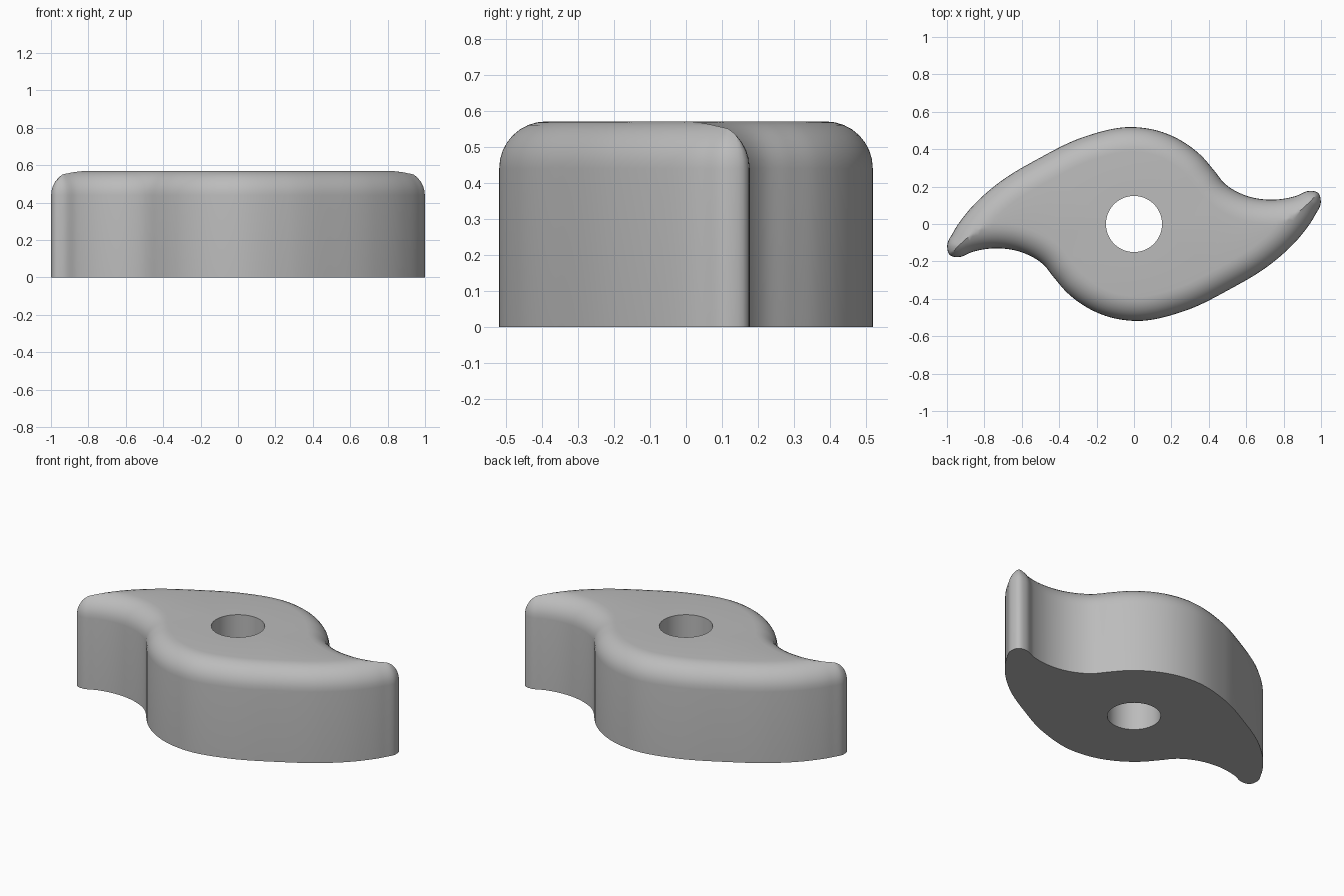
import bpy, bmesh, math
from mathutils import Vector
from mathutils.geometry import delaunay_2d_cdt, interpolate_bezier

if "Cube" in bpy.data.objects:
    bpy.data.objects.remove(bpy.data.objects["Cube"])

HEIGHT, FILLET, HOLE = 0.57, 0.13, 0.15
STEP, ROUNDS, HOLE_SIDES = 0.016, 8, 64

# Half of the S-shaped outline, clockwise; the other half is its half turn
half = [Vector(p) for p in (
    (0, .518), (.14, .495), (.27, .435), (.36, .365), (.425, .29), (.49, .212),
    (.59, .155), (.74, .13), (.86, .148), (.94, .177), (.983, .168), (.999, .12),
    (.967, .045), (.89, -.065), (.73, -.215), (.51, -.35), (.27, -.465))]
knots = half + [-p for p in half]


def tangent(i):
    a = knots[i] - knots[i - 1]
    b = knots[(i + 1) % len(knots)] - knots[i]
    return (a * (b.length / a.length) + b * (a.length / b.length)).normalized()


# Smooth closed curve through the knots
outline = []
for i, p in enumerate(knots):
    j = (i + 1) % len(knots)
    q = knots[j]
    reach = (q - p).length
    n = max(3, math.ceil(reach / STEP))
    outline += [v.to_2d() for v in interpolate_bezier(
        p.to_3d(), (p + tangent(i) * reach / 3).to_3d(),
        (q - tangent(j) * reach / 3).to_3d(), q.to_3d(), n + 1)[:-1]]
count = len(outline)

# Border loops: outer outline and the round bore
points = list(outline)
heights = [HEIGHT - FILLET] * count
edges = [(i, (i + 1) % count) for i in range(count)]
for k in range(HOLE_SIDES):
    a = math.tau * k / HOLE_SIDES
    points.append(Vector((math.cos(a), math.sin(a))) * HOLE)
    heights.append(HEIGHT)
    edges.append((count + k, count + (k + 1) % HOLE_SIDES))


# Rounded top edge: inset rings that stop where opposite sides meet in a ridge
def round_height(d):
    return HEIGHT - FILLET + math.sqrt(max(0, FILLET ** 2 - (FILLET - d) ** 2))


rings = [FILLET * (1 - math.cos(math.pi / 2 * k / ROUNDS)) for k in range(1, ROUNDS)]
for i, p in enumerate(outline):
    t = outline[(i + 1) % count] - outline[i - 1]
    inward = Vector((t.y, -t.x)).normalized()
    limit = FILLET
    for q in outline:
        w = q - p
        facing = inward.dot(w)
        if facing > 1e-5:
            limit = min(limit, w.length_squared / (2 * facing))
    for d in [s for s in rings if s < limit - 0.004] + [limit]:
        points.append(p + inward * d)
        heights.append(round_height(d))

verts, _, faces, origin, _, _ = delaunay_2d_cdt(points, edges, [], 1, 0.0008)
faces = [f for f in faces
         if (sum((verts[i] for i in f), Vector((0, 0))) / len(f)).length > HOLE]

# Flat base, rounded top, and walls along every open border
bm = bmesh.new()
base = [bm.verts.new((v.x, v.y, 0)) for v in verts]
top = [bm.verts.new((v.x, v.y, heights[min(o)] if o else HEIGHT))
       for v, o in zip(verts, origin)]
sides = {(a, b) for f in faces for a, b in zip(f, f[1:] + f[:1])}
for f in faces:
    bm.faces.new([top[i] for i in f])
    bm.faces.new([base[i] for i in reversed(f)])
for a, b in sides:
    if (b, a) not in sides:
        bm.faces.new((base[a], base[b], top[b], top[a]))
loose = [v for v in bm.verts if not v.link_faces]
bmesh.ops.delete(bm, geom=loose, context='VERTS')
bmesh.ops.recalc_face_normals(bm, faces=bm.faces[:])

mesh = bpy.data.meshes.new("knob_body")
bm.to_mesh(mesh)
bm.free()
body = bpy.data.objects.new("knob_body", mesh)
bpy.context.collection.objects.link(body)

# Plain grey material
grey = bpy.data.materials.new("plain grey")
grey.use_nodes = True
colour = (0.5, 0.5, 0.5, 1)
grey.diffuse_color = colour
grey.node_tree.nodes["Principled BSDF"].inputs["Base Color"].default_value = colour
mesh.materials.append(grey)

bpy.context.view_layer.objects.active = body
body.select_set(True)
bpy.ops.object.shade_smooth_by_angle(angle=math.radians(40))
